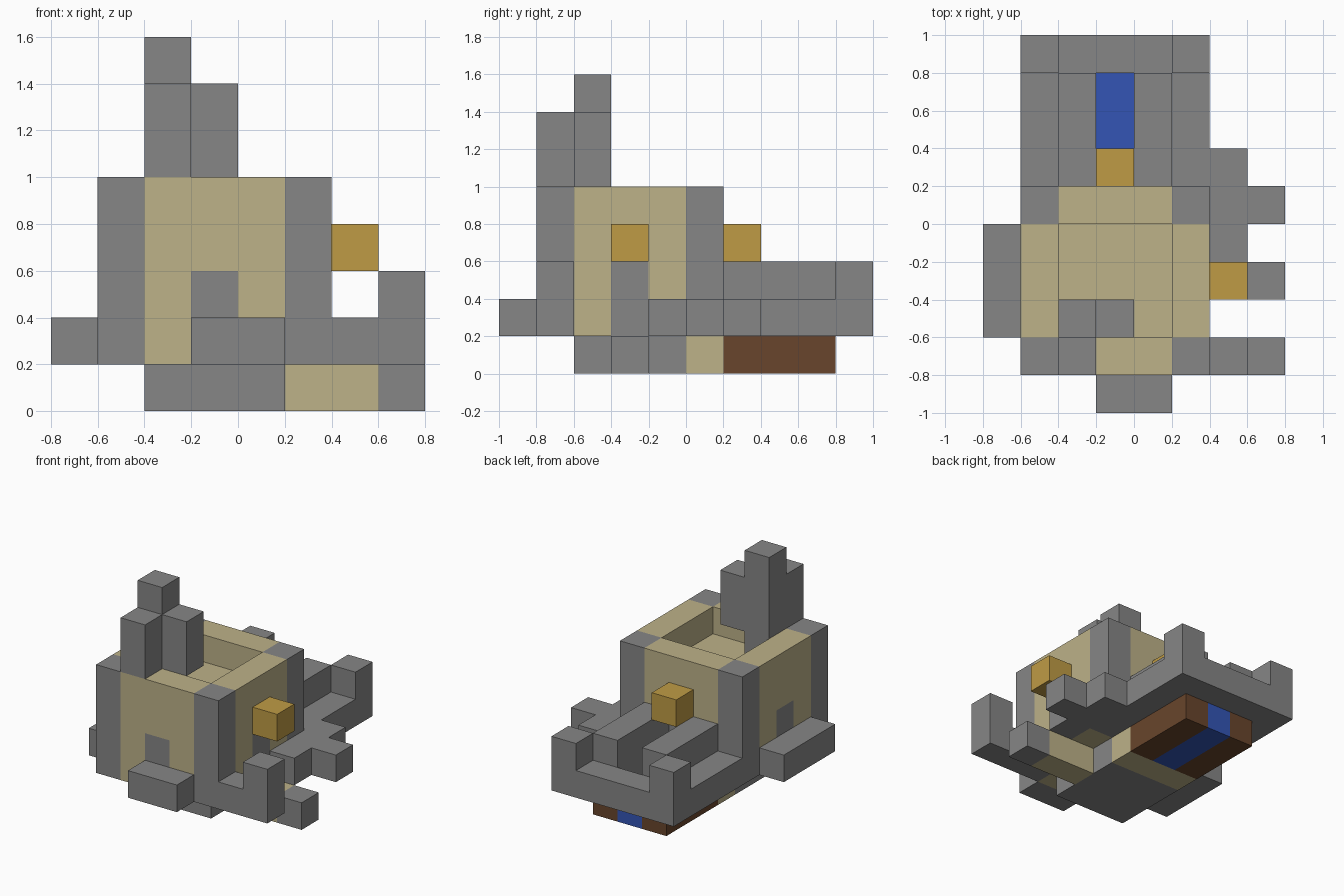
import bpy
import bmesh
from math import pi
from mathutils import Matrix, Vector

cube = bpy.data.objects.get("Cube")
if cube:
    bpy.data.objects.remove(cube, do_unlink=True)

CELL = 0.2
ORIGIN = Vector((-0.8, -1.0, 0.0))
KEEP_CENTRE = Vector((-0.1, -0.3, 0.0))


def material(name, rgb):
    mat = bpy.data.materials.new(name)
    mat.use_nodes = True
    mat.diffuse_color = (*rgb, 1)
    mat.node_tree.nodes["Principled BSDF"].inputs["Base Color"].default_value = (*rgb, 1)
    return mat


STONE = material("grey stone", (0.24, 0.24, 0.24))
SAND = material("sandstone", (0.51, 0.445, 0.25))
GOLD = material("gold", (0.52, 0.33, 0.06))
WATER = material("blue water", (0.033, 0.09, 0.46))
EARTH = material("brown earth", (0.14, 0.06, 0.025))


def blocks(name, mat, *boxes, turn=0):
    """Boxes as (first cell, cell count), optionally turned about the keep."""
    bm = bmesh.new()
    for first, count in boxes:
        size = Vector(count) * CELL
        centre = ORIGIN + Vector(first) * CELL + size / 2
        bmesh.ops.create_cube(bm, size=1, matrix=Matrix.Translation(centre) @ Matrix.Diagonal((*size, 1)))
    bmesh.ops.rotate(bm, verts=bm.verts, cent=KEEP_CENTRE, matrix=Matrix.Rotation(turn * pi / 2, 3, "Z"))
    mesh = bpy.data.meshes.new(name)
    bm.to_mesh(mesh)
    bm.free()
    mesh.materials.append(mat)
    obj = bpy.data.objects.new(name, mesh)
    bpy.context.collection.objects.link(obj)
    return obj


# Keep: four identical sides, each with a corner pier, wall and gate
for turn, side in enumerate(("front", "left", "back", "right")):
    blocks(side + "_corner_pier", STONE, ((1, 1, 1), (1, 1, 4)), turn=turn)
    blocks(side + "_wall", SAND,
           ((2, 1, 1), (1, 1, 4)), ((4, 1, 1), (1, 1, 4)), ((3, 1, 3), (1, 1, 2)), turn=turn)
    blocks(side + "_gate", STONE, ((3, 1, 1), (1, 1, 2)), turn=turn)
blocks("roof_deck", SAND, ((2, 2, 1), (3, 3, 3)))

# Stepped tower on the roof
blocks("tower", STONE, ((2, 2, 4), (1, 1, 4)), ((2, 1, 5), (1, 1, 2)), ((3, 2, 5), (1, 1, 2)))

# Gold blocks over the left and back gates
blocks("left_gold_block", GOLD, ((6, 3, 3), (1, 1, 1)))
blocks("back_gold_block", GOLD, ((3, 6, 3), (1, 1, 1)))

# Ledges and outworks around the keep
blocks("front_step", STONE, ((3, 0, 1), (2, 1, 1)))
blocks("right_ledge", STONE, ((0, 2, 1), (1, 3, 1)))
blocks("front_arm", STONE, ((6, 1, 1), (1, 1, 1)), ((7, 1, 1), (1, 1, 2)))
blocks("left_outwork", STONE, ((6, 4, 1), (1, 3, 1)), ((7, 5, 1), (1, 1, 1)))

# Back terrace with two rails, an open channel and corner posts
for name, outer, rail in (("right", 1, 2), ("left", 5, 4)):
    blocks(name + "_terrace", STONE, ((outer, 6, 1), (1, 3, 1)))
    blocks(name + "_rail", STONE, ((rail, 6, 1), (1, 3, 2)))
    blocks(name + "_post", STONE, ((outer, 9, 1), (1, 1, 2)))
blocks("back_sill", STONE, ((2, 9, 1), (3, 1, 1)))

# Base layer: foundation, path and moat bed
blocks("foundation", STONE, ((2, 2, 0), (3, 3, 1)))
blocks("back_path", SAND, ((2, 5, 0), (3, 1, 1)))
blocks("left_path", SAND, ((5, 3, 0), (2, 1, 1)))
blocks("path_end", STONE, ((7, 3, 0), (1, 1, 1)))
blocks("moat_banks", EARTH, ((2, 6, 0), (1, 3, 1)), ((4, 6, 0), (1, 3, 1)))
blocks("moat_water", WATER, ((3, 6, 0), (1, 3, 1)))
